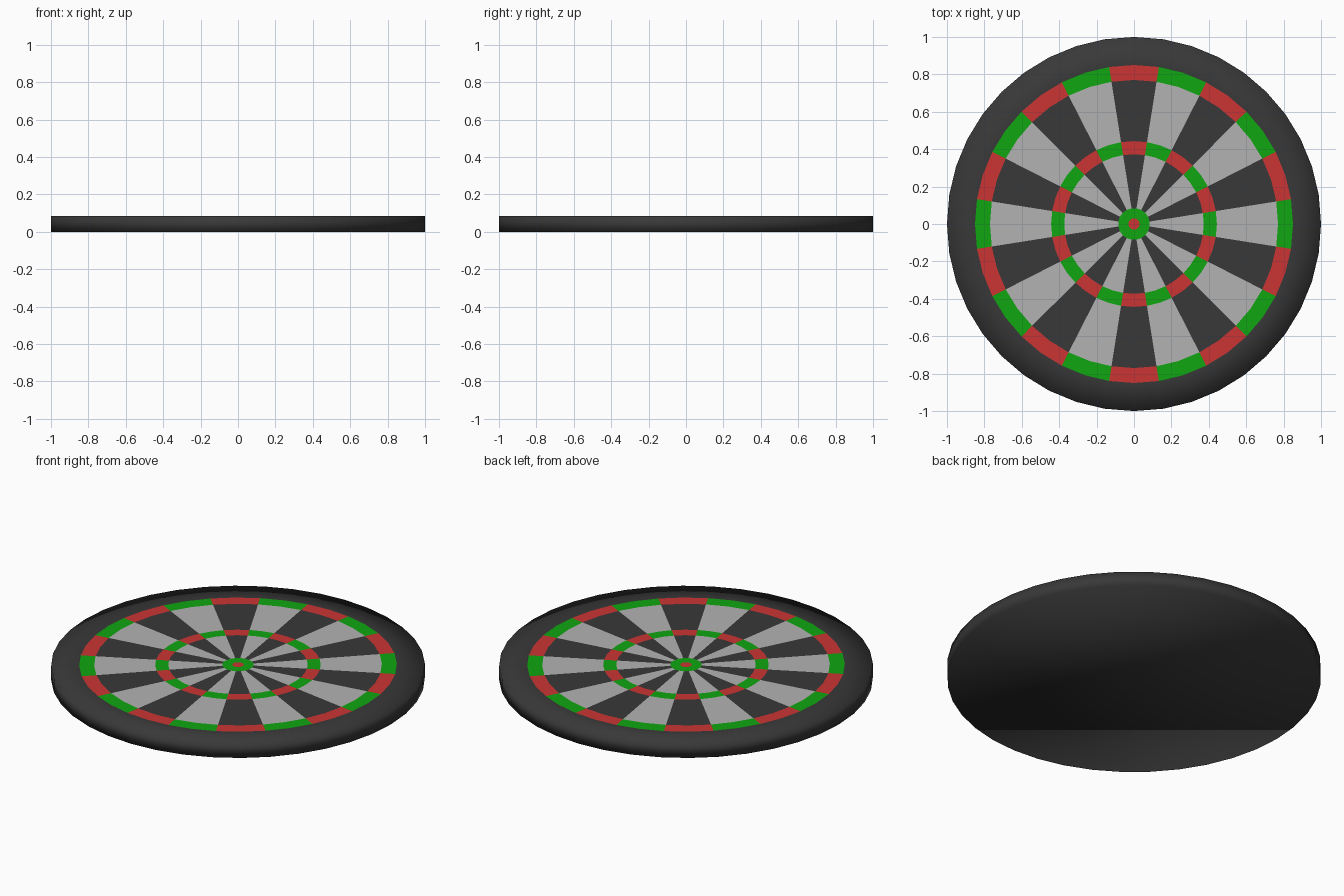
import bpy, bmesh, math

if "Cube" in bpy.data.objects:
    bpy.data.objects.remove(bpy.data.objects["Cube"])

SEG = 40          # two mesh segments per scoring sector
H = 0.085


def mat(name, rgb):
    m = bpy.data.materials.new(name)
    m.diffuse_color = (*rgb, 1)
    m.use_nodes = True
    m.node_tree.nodes["Principled BSDF"].inputs["Base Color"].default_value = m.diffuse_color
    return m


BLACK = mat("black", (0.04, 0.04, 0.04))
LIGHT = mat("light_grey", (0.45, 0.45, 0.45))
RED = mat("red", (0.6, 0.035, 0.035))
GREEN = mat("green", (0.005, 0.38, 0.005))


def circle(bm, r, z):
    return [bm.verts.new((r * math.cos(2 * math.pi * i / SEG),
                          r * math.sin(2 * math.pi * i / SEG), z)) for i in range(SEG)]


def finish(bm, name, mats):
    me = bpy.data.meshes.new(name)
    bm.to_mesh(me)
    bm.free()
    for m in mats:
        me.materials.append(m)
    for p in me.polygons:
        p.use_smooth = True
    ob = bpy.data.objects.new(name, me)
    bpy.context.collection.objects.link(ob)


def bridge(bm, inner, outer, sector_colours=False):
    for i in range(SEG):
        j = (i + 1) % SEG
        f = bm.faces.new((inner[i], outer[i], outer[j], inner[j]))
        # sectors are centred on the axes, so they change at odd segments
        if sector_colours:
            f.material_index = ((i + 1) // 2) % 2


def ring(name, r0, r1, mats):
    bm = bmesh.new()
    bridge(bm, circle(bm, r0, H), circle(bm, r1, H), len(mats) > 1)
    finish(bm, name, mats)


# Black body: top rim, side wall and back
bm = bmesh.new()
edge_in, edge_top, edge_low = circle(bm, 0.85, H), circle(bm, 1, H), circle(bm, 1, 0)
bridge(bm, edge_in, edge_top)
bridge(bm, edge_top, edge_low)
bm.faces.new(edge_low[::-1])
finish(bm, "board_body", [BLACK])

# Scoring rings and beds
ring("double_ring", 0.77, 0.85, [GREEN, RED])
ring("outer_beds", 0.443, 0.77, [LIGHT, BLACK])
ring("triple_ring", 0.373, 0.443, [GREEN, RED])
ring("inner_beds", 0.084, 0.373, [LIGHT, BLACK])
ring("outer_bull", 0.03, 0.084, [GREEN])

# Bullseye disc
bm = bmesh.new()
bm.faces.new(circle(bm, 0.03, H))
finish(bm, "bullseye", [RED])
